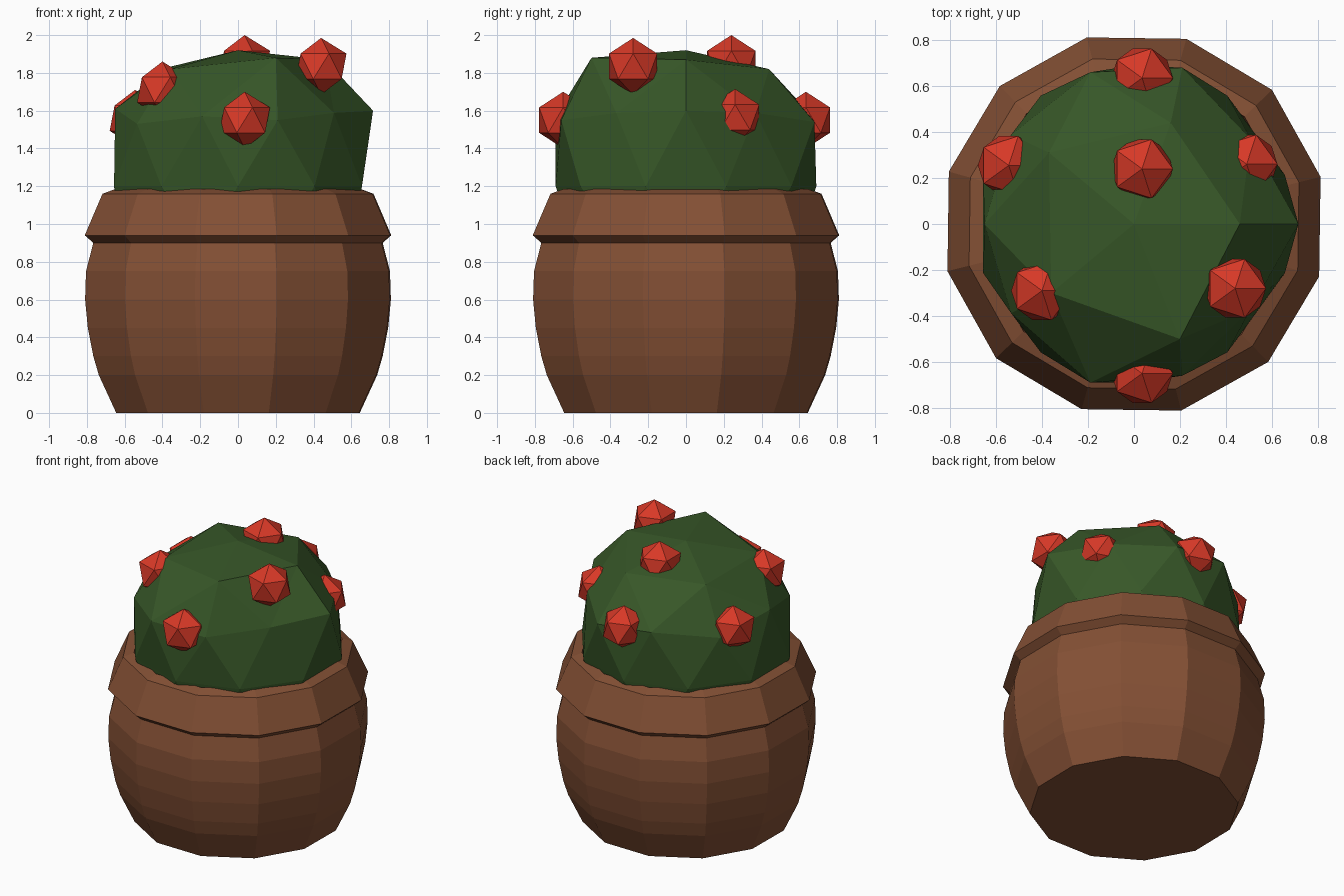
import bpy, bmesh, math
from mathutils import Vector

if "Cube" in bpy.data.objects:
    bpy.data.objects.remove(bpy.data.objects["Cube"])


def material(name, rgb):
    m = bpy.data.materials.new(name)
    m.diffuse_color = (*rgb, 1)
    m.use_nodes = True
    m.node_tree.nodes["Principled BSDF"].inputs["Base Color"].default_value = m.diffuse_color
    return m


def make_object(name, bm, mat):
    bmesh.ops.recalc_face_normals(bm, faces=bm.faces)
    me = bpy.data.meshes.new(name)
    bm.to_mesh(me)
    bm.free()
    me.materials.append(mat)
    ob = bpy.data.objects.new(name, me)
    bpy.context.collection.objects.link(ob)
    return ob


clay = material("clay", (0.23, 0.08, 0.035))
green = material("green", (0.038, 0.095, 0.021))
red = material("red", (0.68, 0.04, 0.02))

# Pot: 12-sided lathe, bulging body with flared rim, short inner wall and soil
SIDES = 12
profile = [(0.665, 0), (0.76, 0.2), (0.79, 0.3), (0.82, 0.45), (0.835, 0.6),
           (0.83, 0.75), (0.79, 0.9), (0.837, 0.94), (0.74, 1.16),
           (0.67, 1.185), (0.66, 1.1)]
bm = bmesh.new()
rings = []
for r, z in profile:
    angles = [math.radians(14.2 + 360 * i / SIDES) for i in range(SIDES)]
    rings.append([bm.verts.new((r * math.cos(a), r * math.sin(a), z)) for a in angles])
for lo, hi in zip(rings, rings[1:]):
    for i in range(SIDES):
        j = (i + 1) % SIDES
        bm.faces.new((lo[i], lo[j], hi[j], hi[i]))
bm.faces.new(rings[0])
bm.faces.new(rings[-1])
make_object("pot", bm, clay)

# Cactus body: low-poly ball with the visible corners pulled into a lumpy dome
centre = Vector((0, 0, 1.2))
bm = bmesh.new()
bmesh.ops.create_icosphere(bm, subdivisions=2, radius=1)
lumps = [(0, 0, 1.92), (0.46, 0, 1.87), (0.16, 0.44, 1.82), (0.2, -0.5, 1.88),
         (-0.37, 0.31, 1.83), (-0.36, -0.3, 1.82), (0.715, 0, 1.6),
         (0.21, 0.68, 1.54), (0.21, -0.66, 1.55), (-0.65, 0, 1.61),
         (-0.19, -0.69, 1.57), (-0.19, 0.66, 1.58)]
dirs = [v.co.normalized() for v in bm.verts]
bm.verts.ensure_lookup_table()
for v in bm.verts:
    v.co = v.co * 0.69 + centre
    if v.co.z > 1.25:
        v.co = (v.co - centre) * 1.07 + centre
for p in lumps:
    d = (Vector(p) - centre).normalized()
    i = max(range(len(dirs)), key=lambda k: dirs[k].dot(d))
    bm.verts[i].co = p
make_object("cactus_body", bm, green)

# Flower buds: small icosahedra sunk into the cactus
buds = [(0.035, -0.65, 1.55), (0.035, 0.24, 1.85), (0.035, 0.635, 1.55),
        (0.44, -0.28, 1.835), (-0.4, -0.29, 1.71), (-0.545, 0.255, 1.56),
        (0.49, 0.26, 1.565)]
for n, pos in enumerate(buds, 1):
    bm = bmesh.new()
    bmesh.ops.create_icosphere(bm, subdivisions=1, radius=0.15)
    make_object(f"flower_bud_{n}", bm, red).location = pos
